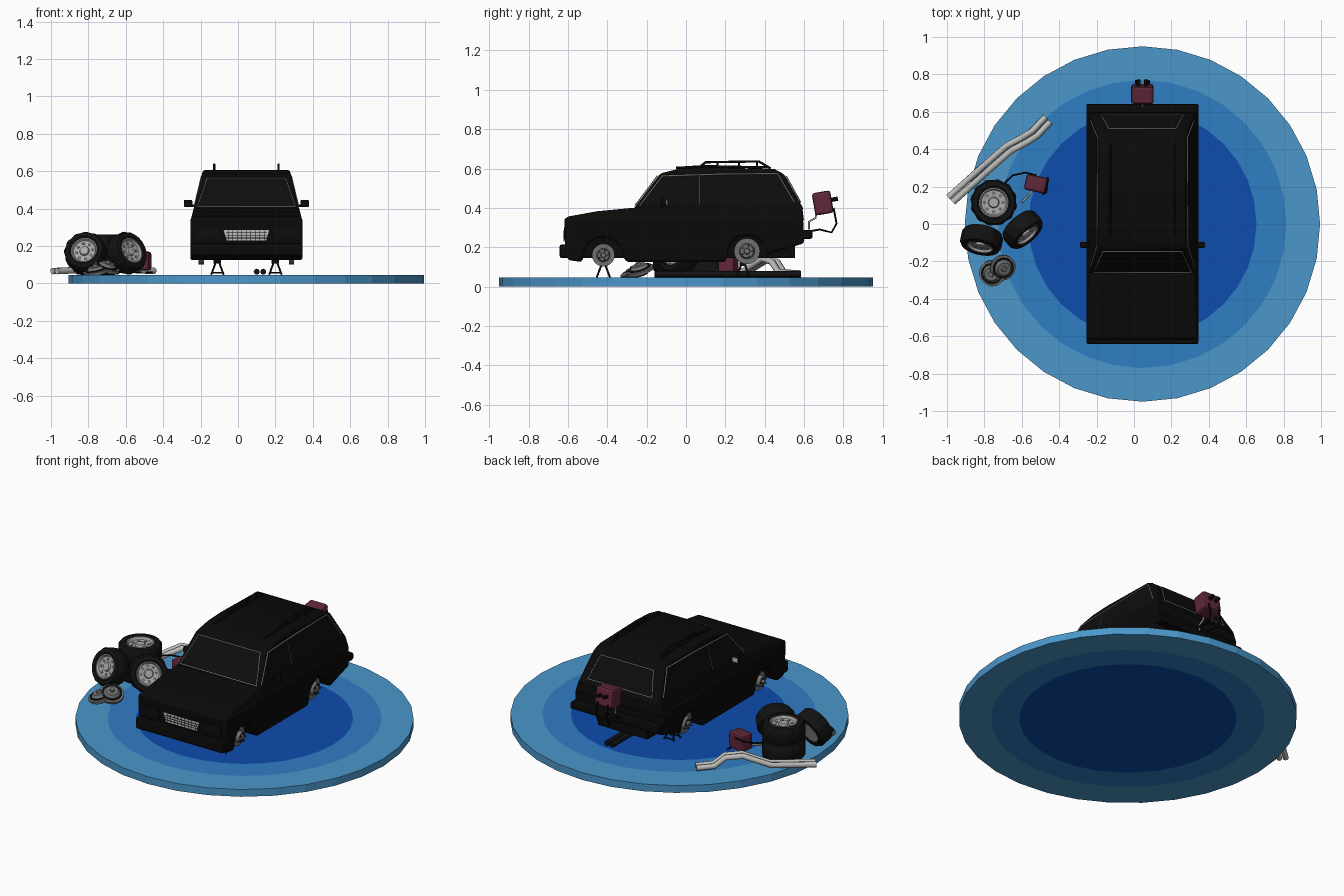
import bpy, bmesh
from math import sin, cos, pi, radians
from mathutils import Vector, Matrix

if "Cube" in bpy.data.objects:
    bpy.data.objects.remove(bpy.data.objects["Cube"])

CX = 0.045  # centre line of the car and the base


def material(name, *rgb):
    m = bpy.data.materials.new(name)
    m.use_nodes = True
    m.diffuse_color = (*rgb, 1)
    m.node_tree.nodes["Principled BSDF"].inputs["Base Color"].default_value = (*rgb, 1)
    return m


LIGHT = material("light blue", 0.07, 0.31, 0.6)
MID = material("mid blue", 0.03, 0.21, 0.56)
DEEP = material("deep blue", 0.004, 0.072, 0.42)
PAINT = material("black paint", 0.003, 0.003, 0.003)
GLASS = material("dark glass", 0.004, 0.004, 0.004)
RUBBER = material("black rubber", 0.006, 0.006, 0.006)
SILVER = material("silver", 0.5, 0.5, 0.48)
ALLOY = material("alloy grey", 0.4, 0.4, 0.4)
STEEL = material("brake steel", 0.16, 0.16, 0.16)
RED = material("dark red", 0.12, 0.02, 0.04)


def finish(bm, name, mats, smooth=False, bevel=0, matrix=None):
    bmesh.ops.recalc_face_normals(bm, faces=bm.faces)
    me = bpy.data.meshes.new(name)
    bm.to_mesh(me)
    bm.free()
    ob = bpy.data.objects.new(name, me)
    bpy.context.collection.objects.link(ob)
    for m in mats:
        me.materials.append(m)
    if matrix:
        ob.matrix_world = matrix
    if bevel:
        mod = ob.modifiers.new("Bevel", "BEVEL")
        mod.width, mod.segments = bevel, 2
    if smooth:
        bpy.ops.object.select_all(action="DESELECT")
        ob.select_set(True)
        bpy.context.view_layer.objects.active = ob
        bpy.ops.object.shade_smooth_by_angle(angle=radians(35))
    return ob


def place(loc, axis=(0, 0, 1), scale=1):
    turn = Vector((0, 0, 1)).rotation_difference(Vector(axis)).to_matrix().to_4x4()
    return Matrix.Translation(loc) @ turn @ Matrix.Scale(scale, 4)


def lathe(name, pts, mats, n=24, index=None, smooth=True, matrix=None, lug=None):
    """Turn (radius, height) points around z; lug notches every other segment."""
    bm = bmesh.new()
    rings = []
    for i in range(n):
        a = 2 * pi * i / n
        ring = []
        for r, z in pts:
            if lug and r > lug and i % 4 < 2:
                r *= 0.96
            ring.append(bm.verts.new((r * cos(a), r * sin(a), z)))
        rings.append(ring)
    for i in range(n):
        a, b = rings[i], rings[(i + 1) % n]
        for j in range(len(pts) - 1):
            f = bm.faces.new((a[j], b[j], b[j + 1], a[j + 1]))
            f.material_index = index[j] if index else 0
    bmesh.ops.remove_doubles(bm, verts=bm.verts, dist=1e-5)
    return finish(bm, name, mats, smooth, matrix=matrix)


def box(name, loc, size, mat, bevel=0.0, rot=None):
    bm = bmesh.new()
    bmesh.ops.create_cube(bm, size=1, matrix=Matrix.Diagonal((*size, 1)))
    m = Matrix.Translation(loc)
    return finish(bm, name, [mat], bevel=bevel, matrix=m @ rot if rot else m)


def side_profile(name, pts, mat, half, bevel):
    """Extrude a (y, z) outline across the car; half(z) is the half width."""
    bm = bmesh.new()
    sides = [[bm.verts.new((CX + s * half(z), y, z)) for y, z in pts] for s in (-1, 1)]
    for s in sides:
        bm.faces.new(s)
    for i in range(len(pts)):
        k = (i + 1) % len(pts)
        bm.faces.new((sides[0][i], sides[0][k], sides[1][k], sides[1][i]))
    return finish(bm, name, [mat], True, bevel)


def tube(name, pts, r, mat, closed=False, kind="POLY"):
    cu = bpy.data.curves.new(name, "CURVE")
    cu.dimensions = "3D"
    cu.bevel_depth, cu.bevel_resolution, cu.use_fill_caps = r, 2, True
    sp = cu.splines.new("POLY")
    sp.points.add(len(pts) - 1)
    for p, co in zip(sp.points, pts):
        p.co = (*co, 1)
    sp.use_cyclic_u = closed
    cu.materials.append(mat)
    ob = bpy.data.objects.new(name, cu)
    bpy.context.collection.objects.link(ob)


def plate(name, corners, mat):
    bm = bmesh.new()
    bm.faces.new([bm.verts.new(c) for c in corners])
    return finish(bm, name, [mat])


def window(name, corners):
    plate(name + "_glass", corners, GLASS)
    tube(name + "_trim", corners, 0.003, SILVER, True)


# Round base with three rings of blue
lathe("base", [(0, 0), (.61, 0), (.77, 0), (.95, 0), (.95, .045), (.77, .045), (.61, .045), (0, .045)],
      [LIGHT, MID, DEEP], 32, [2, 1, 0, 0, 0, 1, 2], False, Matrix.Translation((CX, 0, 0)))


# Car body: lower shell with wheel arches, shoulders and cabin
def arch(y, z, r=0.1):
    return [(y + r * cos(pi * k / 8), z + r * sin(pi * k / 8)) for k in range(9)]


lower = [(.595, .35), (.6, .22), (.5, .19)] + arch(.31, .16) + [(.2, .125), (-.3, .125)] + arch(-.42, .15)
lower += [(-.53, .125), (-.6, .135), (-.615, .2), (-.617, .35)]
side_profile("lower_body", lower, PAINT, lambda z: 0.3, 0.012)
side_profile("shoulders", [(.6, .33), (-.617, .33), (-.605, .355), (-.45, .383), (-.24, .403), (.59, .41)],
             PAINT, lambda z: 0.3 - (z - .33) * 0.25, 0.01)


def cabin_half(z):
    return 0.284 - (z - .39) * 0.24


side_profile("cabin", [(-.27, .39), (-.13, .575), (-.03, .6), (.1, .607), (.45, .597), (.5, .57), (.6, .39)],
             PAINT, cabin_half, 0.012)
box("undercarriage", (CX, -.01, .21), (.34, 1.13, .13), PAINT)
box("front_bumper", (CX, -.615, .18), (.6, .055, .07), PAINT, 0.012)
box("rear_bumper", (CX, .605, .265), (.6, .075, .045), PAINT, 0.01)

# Windows and bright trim
window("windshield", [(CX + x, y, z) for x, y, z in
                      ((-.262, -.259, .412), (.262, -.259, .412), (.21, -.146, .562), (-.21, -.146, .562))])
window("rear_window", [(CX + x, y, z) for x, y, z in
                       ((-.22, .583, .428), (.22, .583, .428), (.18, .511, .56), (-.18, .511, .56))])
for s, side in ((-1, "right"), (1, "left")):
    def on_side(pts):
        return [(CX + s * (cabin_half(z) + .001), y, z) for y, z in pts]
    panes = (((-.22, .42), (.065, .42), (.065, .56), (-.115, .56)),
             ((.075, .42), (.31, .42), (.31, .565), (.075, .565)),
             ((.32, .42), (.55, .42), (.47, .565), (.32, .565)))
    for k, pane in enumerate(panes):
        plate(f"{side}_window_{k}", on_side(pane), GLASS)
    tube(side + "_window_trim", on_side([(-.235, .412), (-.12, .562), (.2, .572), (.465, .574), (.55, .43)]),
         0.003, SILVER)
    tube(side + "_pillar_trim", on_side([(.07, .42), (.07, .56)]), 0.0015, STEEL)
    # Door mirror with bright glass
    box(side + "_mirror", (CX + s * .312, -.112, .428), (.045, .03, .038), PAINT, 0.006)
    box(side + "_mirror_arm", (CX + s * .285, -.112, .416), (.04, .015, .015), PAINT)
    box(side + "_mirror_glass", (CX + s * .314, -.096, .428), (.034, .004, .028), SILVER)
    # Roof rail
    x = CX + s * .172
    tube(side + "_roof_rail", [(x, .06, .6), (x, .1, .632), (x, .37, .636), (x, .43, .6)], 0.006, PAINT)
    tube(side + "_rail_base", [(x, -.05, .603), (x, .1, .612), (x, .42, .605)], 0.006, PAINT)
    for y in (.16, .27, .36):
        tube(side + "_rail_post", [(x, y, .6), (x, y, .634)], 0.005, PAINT)

# Grille with dark slats
plate("grille", [(CX + x, -.6195, z) for x, z in ((-.105, .23), (.105, .23), (.122, .285), (-.122, .285))], SILVER)
for z in (.243, .257, .271):
    box("grille_slat", (CX, -.62, z), (.22, .003, .003), PAINT)
for k in range(-4, 5):
    box("grille_bar", (CX + k * .024, -.62, .257), (.003, .003, .054), PAINT)
for s in (-1, 1):
    box("headlight", (CX + s * .21, -.618, .27), (.12, .006, .06), GLASS)

# Bare brake discs, axles and jack stands
for y, z, r in ((-.42, .16, .058), (.31, .18, .066)):
    tube("axle", [(CX - .24, y, z), (CX + .24, y, z)], 0.018, PAINT)
    for s in (-1, 1):
        lathe("brake_disc", [(0, -.02), (r, -.02), (r, .008), (r * .6, .008), (r * .5, .03), (r * .25, .03),
                             (r * .2, .042), (0, .042)], [STEEL], 20,
              matrix=place((CX + s * .247, y, z), (s, 0, 0)))
        for k in range(5):
            a = 2 * pi * k / 5
            tube("wheel_stud", [(CX + s * d, y + .4 * r * cos(a), z + .4 * r * sin(a)) for d in (.27, .288)],
                 0.004, PAINT)
for y in (-.42, .29):
    for s in (-1, 1):
        x = CX + s * .155
        for a in (-1, 1):
            for b in (-1, 1):
                tube("stand_leg", [(x + a * .033, y + b * .033, .048), (x + a * .01, y + b * .01, .11)], 0.005, PAINT)
            tube("stand_brace", [(x - .028, y + a * .03, .058), (x + .028, y + a * .03, .058)], 0.004, PAINT)
        box("stand_top", (x, y, .118), (.04, .035, .025), PAINT)

# Dark tubes lying under the car
for x in (.1, .135):
    tube("floor_tube", [(x, -.16, .063), (x, .585, .063)], 0.016, RUBBER)


# Loose wheels: a flat stack of two and two leaning
def wheel(name, loc, axis, scale=1):
    m = place(loc, axis, scale)
    lathe(name + "_tyre", [(.078, -.046), (.088, -.053), (.112, -.05), (.124, -.034), (.125, 0), (.124, .034),
                           (.112, .05), (.088, .053), (.078, .046), (.078, -.046)], [RUBBER], 48, matrix=m, lug=.12)
    lathe(name + "_rim", [(0, -.04), (.079, -.046), (.079, .048), (.073, .048), (.066, .034), (.03, .03), (.025, .042),
                          (0, .042)], [ALLOY], 24, matrix=m)
    for k in range(8):
        spot = m @ Matrix.Rotation(pi * k / 4, 4, "Z") @ Matrix.Translation((.05, 0, .032))
        lathe(name + "_rim_hole", [(0, .003), (.01, .003), (.01, -.003), (0, -.003)], [STEEL], 8, matrix=spot)


wheel("stack_bottom", (-.75, .115, .099), (0, 0, 1))
wheel("stack_top", (-.75, .115, .21), (0, 0, 1))
wheel("leaning_right", (-.815, -.085, .162), (-.2, -.9, .4), .9)
wheel("leaning_left", (-.595, -.03, .162), (.62, -.7, .35), .9)

# Spare hubs on the floor
for loc, axis in (((-.76, -.265, .07), (-.2, -.2, 1)), ((-.7, -.235, .09), (.3, -.3, 1))):
    lathe("spare_hub", [(0, -.015), (.07, -.015), (.07, .0), (.05, .004), (.035, .022), (.015, .022), (.012, .035),
                        (0, .035)], [STEEL], 20, matrix=place(loc, axis))
    lathe("hub_ring", [(.048, .0), (.048, .008), (.058, .008), (.058, .0)], [RUBBER], 20, matrix=place(loc, axis))

# Pair of bent silver pipes
route = [(-.46, .56, .068), (-.53, .485, .07), (-.585, .45, .125), (-.67, .405, .14), (-.79, .3, .075), (-.98, .13, .066)]
for d in (-.018, .018):
    tube("silver_pipe", [(x - d * .68, y + d * .73, z) for x, y, z in route], 0.017, SILVER)

# Fuel can carried on the rear frame
tilt = Matrix.Rotation(radians(10), 4, "X")
box("rear_can", (CX, .695, .425), (.12, .095, .115), RED, 0.014, tilt)
for s in (-1, 1):
    x = CX + s * .035
    tube("can_frame", [(x, .62, .28), (x, .68, .29), (x, .74, .275), (x, .765, .32), (x, .75, .4)], 0.005, PAINT)
    tube("can_cap", [(CX + s * .02, .735, .44), (CX + s * .02, .772, .447)], 0.011, PAINT)
tube("can_bracket", [(CX, .625, .29), (CX, .625, .33), (CX, .66, .35), (CX, .66, .4)], 0.005, SILVER)

# Second fuel can beside the wheels, with its loose frame
box("floor_can", (-.525, .215, .12), (.115, .085, .1), RED, 0.014, Matrix.Rotation(radians(-12), 4, "Z"))
for z in (.06, .15):
    tube("can_hoop", [(-.52, .26, z), (-.58, .275, z), (-.65, .26, z), (-.69, .22, z)], 0.005, PAINT)
tube("can_leg", [(-.54, .18, .08), (-.6, .115, .07)], 0.005, SILVER)
tube("can_strap", [(-.49, .16, .06), (-.47, .17, .06), (-.46, .25, .06)], 0.005, PAINT)
